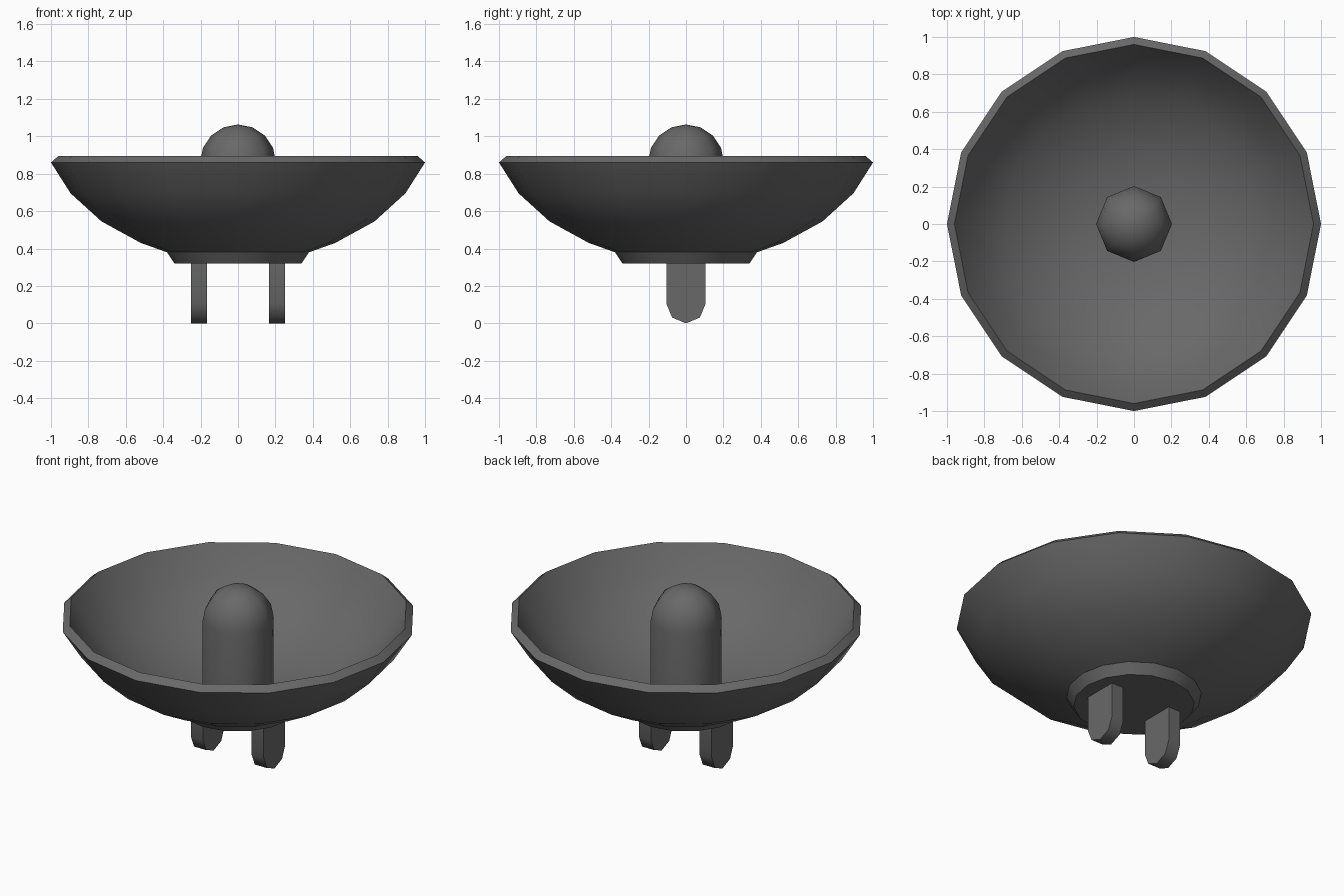
import bpy, bmesh, math

if "Cube" in bpy.data.objects:
    bpy.data.objects.remove(bpy.data.objects["Cube"])

# One dark grey for everything
grey = bpy.data.materials.new("dark_grey")
grey.diffuse_color = (0.14, 0.14, 0.14, 1)
grey.use_nodes = True
grey.node_tree.nodes["Principled BSDF"].inputs["Base Color"].default_value = grey.diffuse_color


def finish(name, bm, angle):
    bmesh.ops.remove_doubles(bm, verts=bm.verts, dist=1e-5)
    bmesh.ops.recalc_face_normals(bm, faces=bm.faces)
    mesh = bpy.data.meshes.new(name)
    bm.to_mesh(mesh)
    bm.free()
    mesh.materials.append(grey)
    ob = bpy.data.objects.new(name, mesh)
    bpy.context.collection.objects.link(ob)
    bpy.ops.object.select_all(action='DESELECT')
    ob.select_set(True)
    bpy.context.view_layer.objects.active = ob
    bpy.ops.object.shade_smooth_by_angle(angle=math.radians(angle))
    return ob


def lathe(name, profile, sides, angle):
    """Spin an (r, z) profile around z."""
    bm = bmesh.new()
    vs = [bm.verts.new((r, 0, z)) for r, z in profile]
    es = [bm.edges.new(p) for p in zip(vs, vs[1:])]
    bmesh.ops.spin(bm, geom=vs + es, cent=(0, 0, 0), axis=(0, 0, 1),
                   angle=2 * math.pi, steps=sides, use_merge=True)
    return finish(name, bm, angle)


# Bowl: foot, outer wall, bevelled rim, inner wall
lathe("bowl", [(0, 0.32), (0.34, 0.32), (0.38, 0.38), (0.52, 0.43), (0.73, 0.545),
               (0.895, 0.695), (1.0, 0.86), (0.96, 0.895), (0.857, 0.735),
               (0.70, 0.59), (0.50, 0.48), (0.35, 0.43), (0.18, 0.40), (0, 0.39)], 16, 30)

# Centre post with domed top
R, C = 0.203, 0.86
dome = [(R * math.cos(a), C + R * math.sin(a))
        for a in (math.radians(22.5 * i) for i in range(4))]
lathe("centre_post", [(0, 0.37), (R, 0.37)] + dome + [(0, C + R)], 8, 50)


# Two round-ended prongs
def prong(name, x0, x1):
    r = 0.105
    pts = [(-r, 0.34)] + [(-r * math.cos(a), r - r * math.sin(a))
                          for a in (math.radians(45 * i) for i in range(5))] + [(r, 0.34)]
    bm = bmesh.new()
    face = bm.faces.new([bm.verts.new((x0, y, z)) for y, z in pts])
    ext = bmesh.ops.extrude_face_region(bm, geom=[face])
    for v in ext["geom"]:
        if isinstance(v, bmesh.types.BMVert):
            v.co.x = x1
    finish(name, bm, 50)


for side, label in ((1, "right"), (-1, "left")):
    prong(label + "_prong", side * 0.167, side * 0.25)
